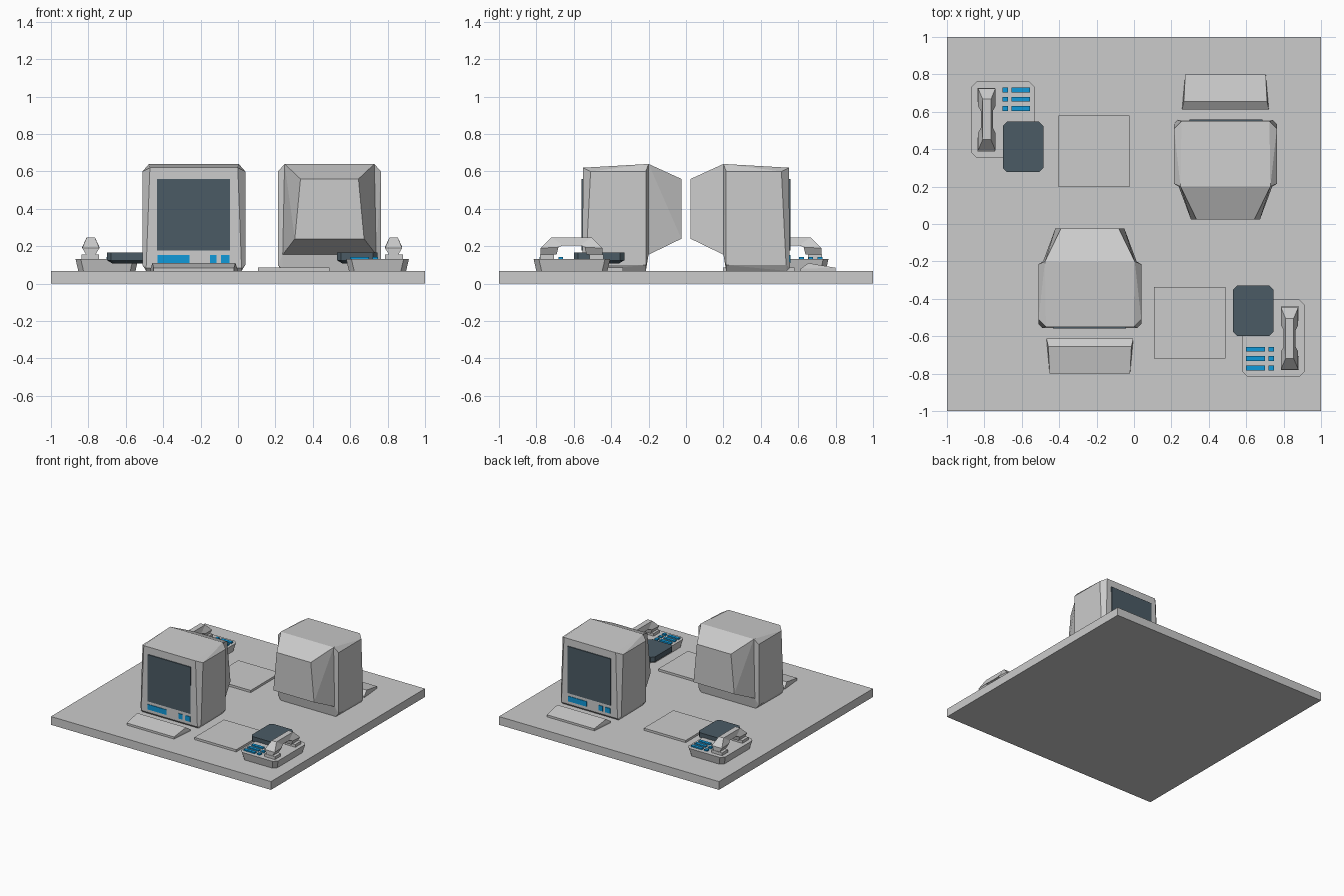
import bpy, bmesh
from math import pi
from mathutils import Matrix, Vector

cube = bpy.data.objects.get("Cube")
if cube:
    bpy.data.objects.remove(cube, do_unlink=True)


def material(name, rgb):
    m = bpy.data.materials.new(name)
    m.use_nodes = True
    color = (*rgb, 1)
    m.diffuse_color = color
    m.node_tree.nodes["Principled BSDF"].inputs["Base Color"].default_value = color
    return m


GREY = material("light grey", (.6, .6, .6))
DARK = material("dark slate", (.07, .105, .13))
BLUE = material("bright blue", (.005, .32, .7))
DESK = .068


def finish(name, bm, mat, place):
    bmesh.ops.recalc_face_normals(bm, faces=bm.faces)
    bm.transform(place)
    mesh = bpy.data.meshes.new(name)
    bm.to_mesh(mesh)
    bm.free()
    mesh.materials.append(mat)
    obj = bpy.data.objects.new(name, mesh)
    bpy.context.collection.objects.link(obj)
    return obj


def hull(name, points, mat, place):
    """Convex solid around a list of points."""
    bm = bmesh.new()
    for p in points:
        bm.verts.new(p)
    bmesh.ops.convex_hull(bm, input=bm.verts)
    bmesh.ops.dissolve_limit(bm, angle_limit=.03, verts=bm.verts, edges=bm.edges)
    return finish(name, bm, mat, place)


def box(name, low, high, mat, place):
    bm = bmesh.new()
    low, high = Vector(low), Vector(high)
    bmesh.ops.create_cube(bm, size=1)
    for v in bm.verts:
        v.co = (low + high) / 2 + v.co * (high - low)
    return finish(name, bm, mat, place)


def symmetric(half, cx):
    """Mirror half-width points about x = cx."""
    return [(cx + s * x, y, z) for x, y, z in half for s in (-1, 1)]


def rounded(low, high, cut, levels):
    """Corner-cut rectangle repeated at (inset, height) levels."""
    pts = []
    for inset, z in levels:
        x0, y0 = low[0] + inset, low[1] + inset
        x1, y1 = high[0] - inset, high[1] - inset
        for x, sx in ((x0, 1), (x1, -1)):
            for y, sy in ((y0, 1), (y1, -1)):
                pts += [(x + sx * cut, y, z), (x, y + sy * cut, z)]
    return pts


def computer(label, place):
    cx = -.236
    # Monitor housing with bevelled front and upper sides
    hull(label + "monitor_body", symmetric([
        (.255, -.555, .085), (.235, -.55, .62),
        (.275, -.535, .1), (.275, -.51, .6),
        (.275, -.215, .6), (.275, -.215, .1),
        (.24, -.2, .64), (.25, -.2, .155),
        (.255, -.54, DESK), (.25, -.215, DESK)], cx), GREY, place)
    # Tapered tube cover at the rear
    hull(label + "monitor_rear", symmetric([
        (.24, -.2, .64), (.25, -.2, .155),
        (.155, -.025, .56), (.185, -.025, .24)], cx), GREY, place)
    # Screen and front controls
    box(label + "screen", (-.433, -.558, .176), (-.043, -.549, .56), DARK, place)
    for i, (a, b) in enumerate(((-.43, -.26), (-.15, -.115), (-.09, -.045))):
        box(f"{label}control_{i}", (a, -.559, .11), (b, -.551, .152), BLUE, place)
    # Wedge keyboard
    hull(label + "keyboard", symmetric([
        (.215, -.8, DESK), (.215, -.8, .085), (.222, -.655, .11),
        (.232, -.612, DESK), (.232, -.612, .08)], cx), GREY, place)


def handset(name, place):
    """Arched handset: matching outer and inner points, each (y, z, half width)."""
    cx, cy = .832, -.612
    outer = [(.165, .155, .025), (.165, .19, .046), (.108, .248, .022)]
    inner = [(.08, .155, .025), (.07, .195, .046), (.045, .205, .032)]
    bm = bmesh.new()
    rings = []
    pairs = list(zip(outer, inner))
    for sign, seq in ((-1, pairs), (1, pairs[::-1])):
        for o, n in seq:
            rings.append([bm.verts.new((cx + s * w, cy + sign * y, z))
                          for (y, z, w), s in ((o, -1), (o, 1), (n, 1), (n, -1))])
    for a, b in zip(rings, rings[1:]):
        for i in range(4):
            j = (i + 1) % 4
            bm.faces.new((a[i], a[j], b[j], b[i]))
    bm.faces.new(rings[0])
    bm.faces.new(rings[-1])
    finish(name, bm, GREY, place)


def phone(label, place):
    # Flared base with cut corners
    hull(label + "phone_base", rounded((.578, -.815), (.914, -.405), .028,
         [(.015, DESK), (0, .133)]), GREY, place)
    # Cradle pads and handset
    for i, y in enumerate((-.78, -.515)):
        box(f"{label}cradle_{i}", (.787, y, .13), (.882, y + .075, .156), GREY, place)
    handset(label + "handset", place)
    # Keypad rows
    for i, y in enumerate((-.67, -.72, -.77)):
        for kind, a, b in (("wide", .6, .7), ("small", .72, .748)):
            box(f"{label}key_{kind}_{i}", (a, y - .013, .131),
                (b, y + .013, .143), BLUE, place)
    # Dark tray overlapping the base
    hull(label + "dark_tray", rounded((.53, -.6), (.745, -.33), .022,
         [(.03, .107), (0, .125), (0, .166)]), DARK, place)


def turned(dx, dy):
    """Half turn about the middle, then a shift."""
    return Matrix.Translation((dx, dy, 0)) @ Matrix.Rotation(pi, 4, "Z")


# Desk top
here = Matrix.Identity(4)
box("desk_top", (-1, -1, 0), (1, 1, DESK), GREY, here)

# Two workstations facing opposite ways
for label, mon, pad, tel in (
        ("front_", here, here, here),
        ("back_", turned(.253, 0), turned(.085, -.14), turned(.045, -.053))):
    computer(label, mon)
    box(label + "paper_pad", (.108, -.72, DESK - .003), (.488, -.337, .086), GREY, pad)
    phone(label, tel)
